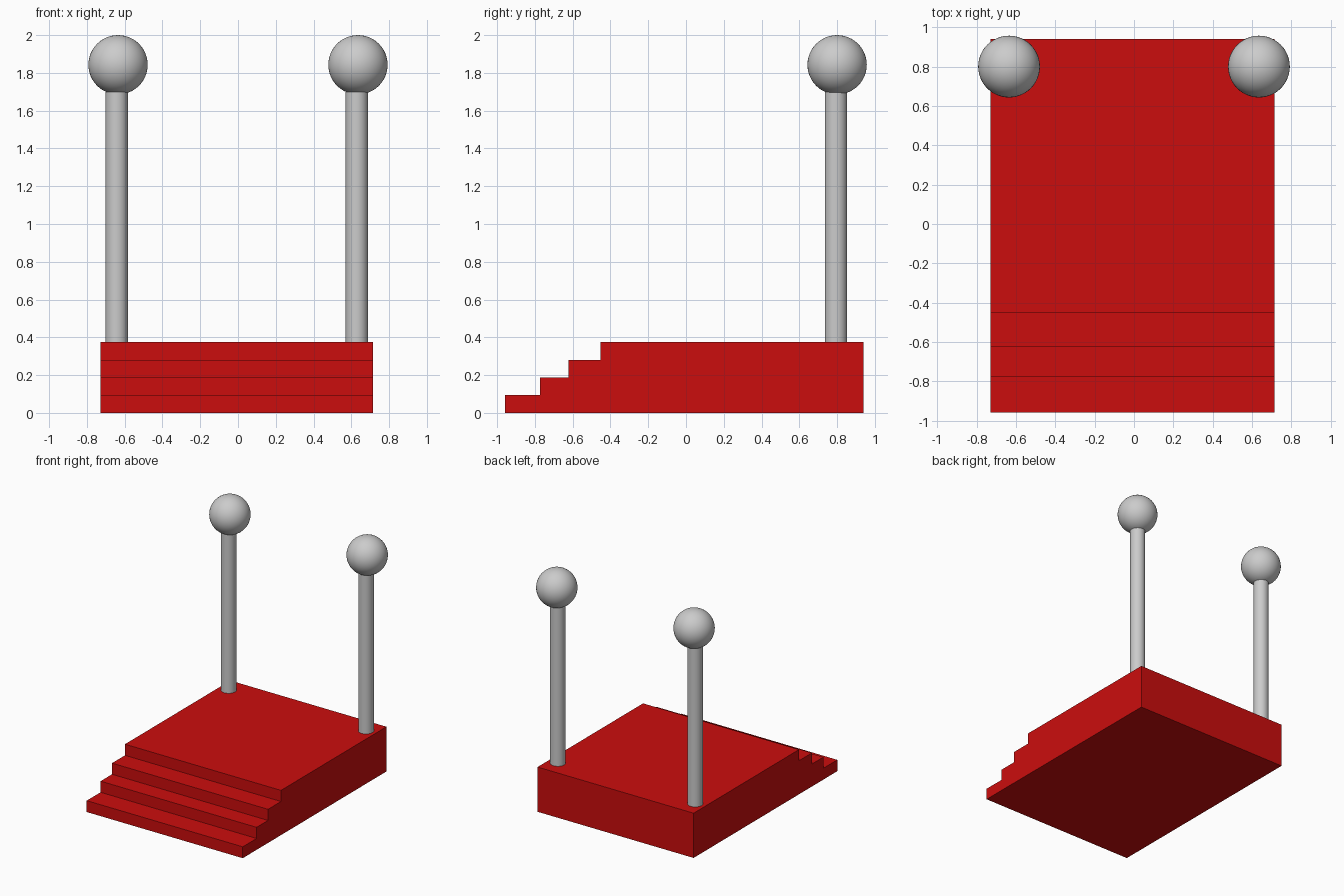
import bpy
import bmesh

if "Cube" in bpy.data.objects:
    bpy.data.objects.remove(bpy.data.objects["Cube"])

# Red stepped platform: side profile (y, z) extruded along x
profile = [(-0.957, 0), (0.941, 0), (0.941, 0.374), (-0.452, 0.374),
           (-0.452, 0.281), (-0.623, 0.281), (-0.623, 0.188),
           (-0.774, 0.188), (-0.774, 0.095), (-0.957, 0.095)]
x_left, x_right = -0.729, 0.714

bm = bmesh.new()
face = bm.faces.new([bm.verts.new((x_left, y, z)) for y, z in profile])
ext = bmesh.ops.extrude_face_region(bm, geom=[face], use_keep_orig=True)
moved = [g for g in ext["geom"] if isinstance(g, bmesh.types.BMVert)]
bmesh.ops.translate(bm, verts=moved, vec=(x_right - x_left, 0, 0))
bmesh.ops.recalc_face_normals(bm, faces=bm.faces)
mesh = bpy.data.meshes.new("stepped_platform")
bm.to_mesh(mesh)
bm.free()
platform = bpy.data.objects.new("stepped_platform", mesh)
bpy.context.collection.objects.link(platform)

red = bpy.data.materials.new("red")
red.diffuse_color = (0.6, 0.004, 0.004, 1)
red.use_nodes = True
red.node_tree.nodes["Principled BSDF"].inputs["Base Color"].default_value = red.diffuse_color
mesh.materials.append(red)


# Grey post with a ball on top
def ball_post(side, post_x, ball_x):
    bottom, top = 0.374, 1.70
    bpy.ops.mesh.primitive_cylinder_add(
        vertices=48, radius=0.059, depth=top - bottom,
        location=(post_x, 0.794, (top + bottom) / 2))
    bpy.context.object.name = side + "_post"
    bpy.ops.object.shade_smooth_by_angle()

    bpy.ops.mesh.primitive_uv_sphere_add(
        segments=48, ring_count=24, radius=0.157,
        location=(ball_x, 0.80, 1.843))
    bpy.context.object.name = side + "_ball"
    bpy.ops.object.shade_smooth()


ball_post("left", -0.642, -0.635)
ball_post("right", 0.629, 0.635)
